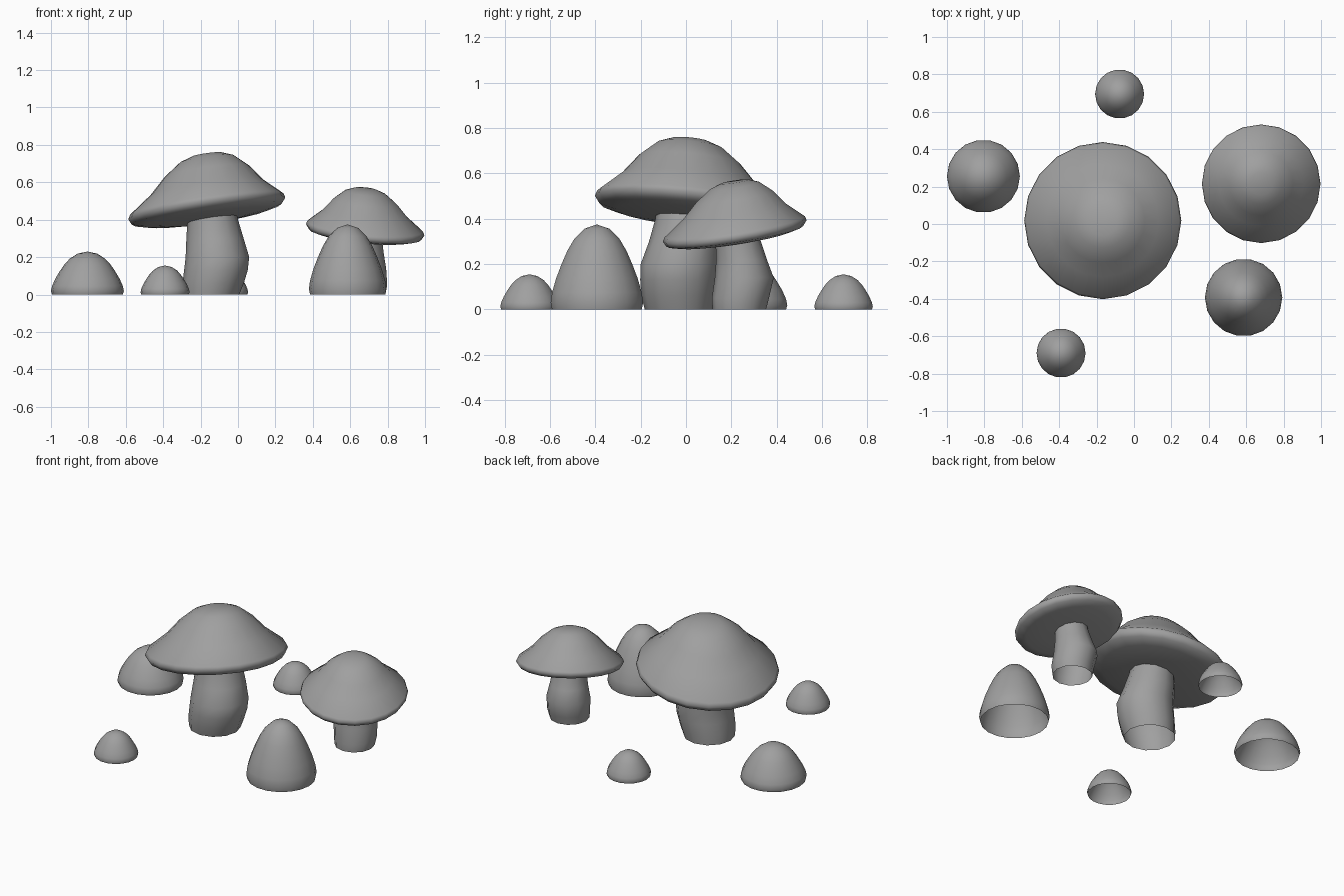
import bpy, bmesh
from math import sin, cos, pi, radians

cube = bpy.data.objects.get("Cube")
if cube:
    bpy.data.objects.remove(cube)

grey = bpy.data.materials.new("plain_grey")
grey.use_nodes = True
COLOUR = (0.35, 0.35, 0.35, 1)
grey.diffuse_color = COLOUR
grey.node_tree.nodes["Principled BSDF"].inputs["Base Color"].default_value = COLOUR


def lathe(name, rings, sides, slope=(0, 0), at=(0, 0, 0)):
    """Loft circles (radius, z, x, y); radius 0 makes a pole; slope tilts by shear."""
    bm = bmesh.new()
    loops = []
    for r, z, x, y in rings:
        loop = []
        for i in range(sides if r else 1):
            a = 2 * pi * i / sides
            px, py = x + r * cos(a), y + r * sin(a)
            loop.append(bm.verts.new((px, py, z + slope[0] * px + slope[1] * py)))
        loops.append(loop)
    for low, high in zip(loops, loops[1:]):
        for i in range(sides):
            j = (i + 1) % sides
            quad = [low[i % len(low)], low[j % len(low)],
                    high[j % len(high)], high[i % len(high)]]
            bm.faces.new(list(dict.fromkeys(quad)))
    mesh = bpy.data.meshes.new(name)
    bm.to_mesh(mesh)
    bm.free()
    mesh.materials.append(grey)
    obj = bpy.data.objects.new(name, mesh)
    obj.location = at
    bpy.context.collection.objects.link(obj)
    bpy.ops.object.select_all(action='DESELECT')
    obj.select_set(True)
    bpy.context.view_layer.objects.active = obj
    bpy.ops.object.shade_smooth_by_angle(angle=radians(80))
    return obj


# Wide caps: gently bulging underside, thick rounded lip, flared brim and full dome
CAP = [(0, -0.066), (0.2, -0.06), (0.33, -0.046), (0.4, -0.028), (0.42, 0.003),
       (0.41, 0.027), (0.3, 0.117), (0.225, 0.203), (0.145, 0.267),
       (0.08, 0.291), (0, 0.295)]


def cap(name, scale, slope, at):
    lathe(name, [(r * scale, z * scale, 0, 0) for r, z in CAP], 20, slope, at)


cap("large_cap", 1.0, (0.14, -0.1), (-0.167, 0.018, 0.457))
cap("medium_cap", 0.755, (-0.095, 0.15), (0.68, 0.215, 0.344))

# Bulging stems, open underneath
lathe("large_stem", [(0.152, 0, -0.145, -0.03), (0.164, 0.06, -0.133, -0.033),
                     (0.17, 0.13, -0.118, -0.032), (0.17, 0.2, -0.11, -0.03),
                     (0.153, 0.3, -0.123, -0.01), (0.135, 0.4, -0.135, 0),
                     (0.13, 0.44, -0.14, 0)], 12)
lathe("medium_stem", [(0.118, 0, 0.67, 0.235), (0.126, 0.05, 0.672, 0.24),
                      (0.13, 0.14, 0.662, 0.257), (0.112, 0.22, 0.667, 0.245),
                      (0.1, 0.3, 0.67, 0.23), (0.1, 0.33, 0.67, 0.225)], 12)

# Young button caps, hollow and open underneath
BUTTON = [(0.97, 0), (1, 0.08), (0.97, 0.2), (0.88, 0.37), (0.76, 0.54), (0.64, 0.69),
          (0.49, 0.83), (0.27, 0.95), (0, 1)]
for name, x, y, radius, height in (("right_button", -0.805, 0.255, 0.195, 0.23),
                                   ("front_button", -0.39, -0.69, 0.131, 0.155),
                                   ("back_button", -0.077, 0.695, 0.131, 0.155),
                                   ("tall_button", 0.586, -0.393, 0.207, 0.375)):
    lathe(name, [(r * radius, z * height, 0, 0) for r, z in BUTTON], 18, at=(x, y, 0))
